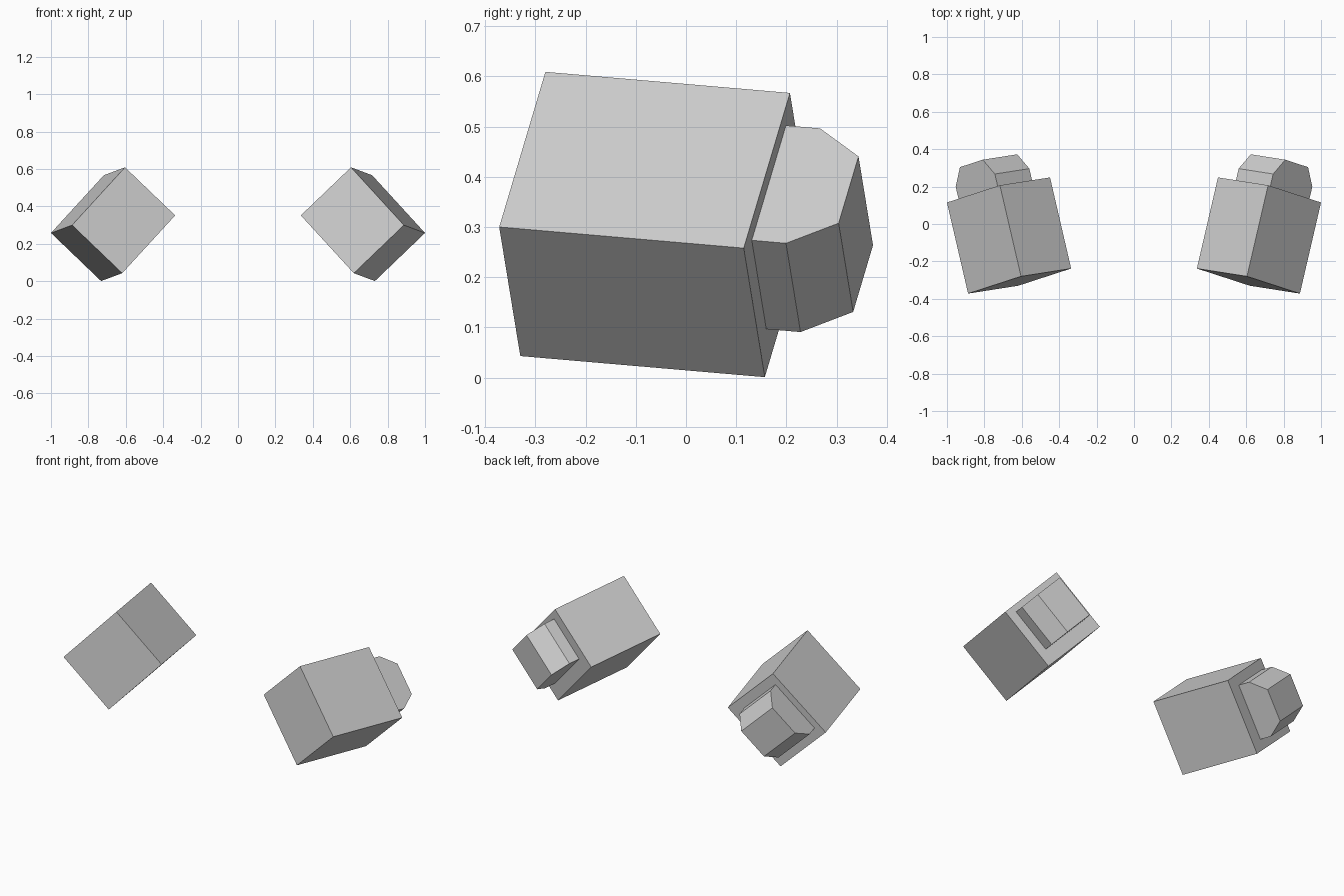
import bpy
import bmesh
from mathutils import Vector

if "Cube" in bpy.data.objects:
    bpy.data.objects.remove(bpy.data.objects["Cube"])

# Slanted frame of the right block: one front corner and three edge vectors
CORNER = Vector((0.604, -0.28, 0.609))
U = Vector((0.283, -0.092, -0.309))    # down and outward
V = Vector((-0.268, 0.042, -0.257))    # down and inward
D = Vector((0.113, 0.487, -0.042))     # front to back

grey = bpy.data.materials.new("light_grey")
grey.diffuse_color = (0.62, 0.62, 0.62, 1)
grey.use_nodes = True
grey.node_tree.nodes["Principled BSDF"].inputs["Base Color"].default_value = grey.diffuse_color


def prism(name, profile, v0, v1, side):
    """Extrude a (u, d) profile along V; side = -1 mirrors it across x."""
    bm = bmesh.new()
    verts = []
    for u, d in profile:
        p = CORNER + U * u + D * d + V * v0
        verts.append(bm.verts.new((p.x * side, p.y, p.z)))
    face = bm.faces.new(verts)
    shift = V * (v1 - v0)
    ext = bmesh.ops.extrude_face_region(bm, geom=[face], use_keep_orig=True)
    moved = [g for g in ext["geom"] if isinstance(g, bmesh.types.BMVert)]
    bmesh.ops.translate(bm, verts=moved, vec=(shift.x * side, shift.y, shift.z))
    bmesh.ops.recalc_face_normals(bm, faces=bm.faces)
    mesh = bpy.data.meshes.new(name)
    bm.to_mesh(mesh)
    bm.free()
    mesh.materials.append(grey)
    obj = bpy.data.objects.new(name, mesh)
    bpy.context.collection.objects.link(obj)


BLOCK = [(0, 0), (1, 0), (1, 1), (0, 1)]
# Chamfered rear cap profile, sitting on the back face
CAP = [(0.13, 1.0), (0.87, 1.0), (0.87, 1.14),
       (0.715, 1.326), (0.285, 1.326), (0.13, 1.14)]

for label, side in (("right", 1), ("left", -1)):
    prism(label + "_block", BLOCK, 0, 1, side)
    prism(label + "_rear_cap", CAP, 0.096, 0.784, side)
